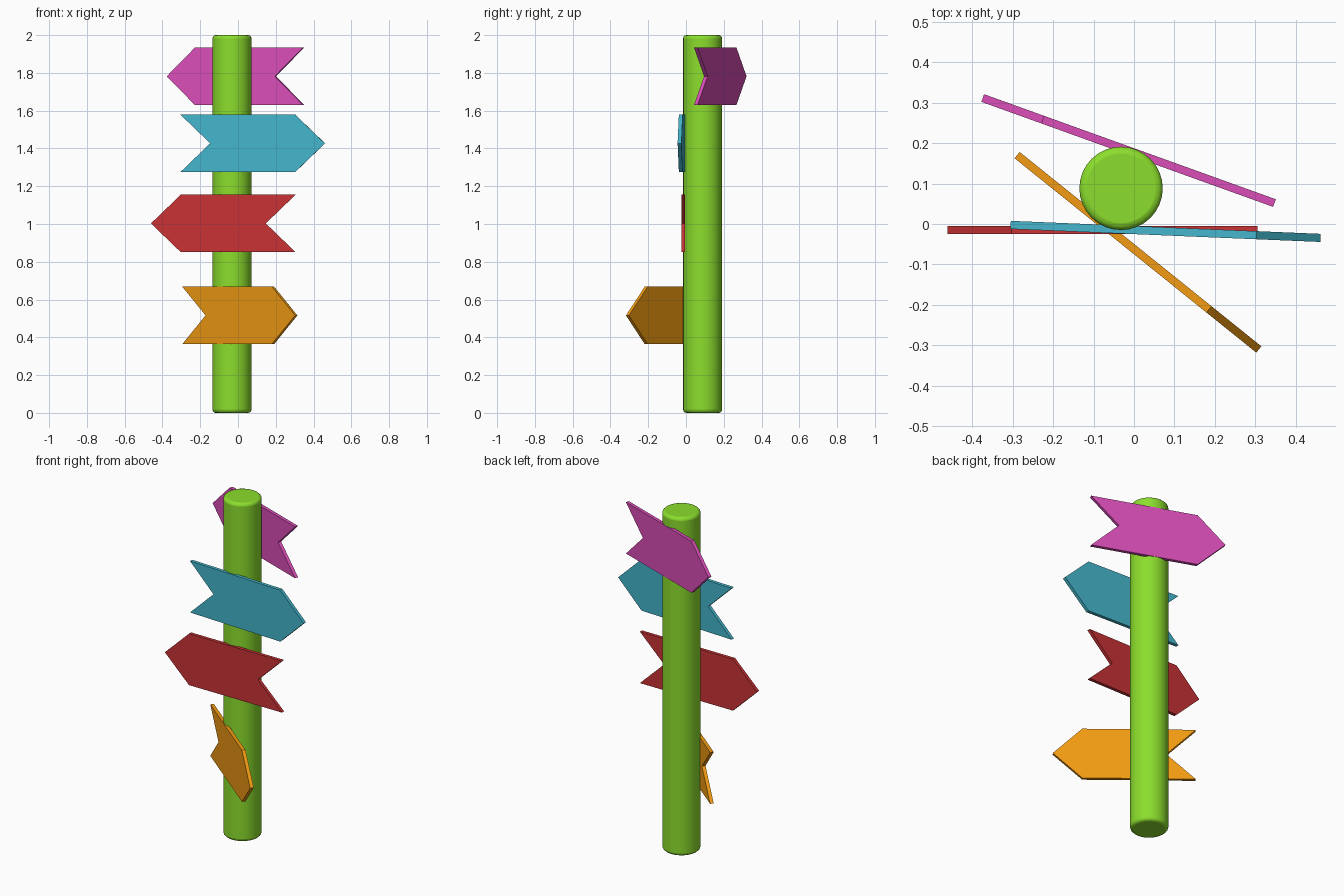
import bpy, bmesh, math
from mathutils import Matrix

if "Cube" in bpy.data.objects:
    bpy.data.objects.remove(bpy.data.objects["Cube"])


def material(name, color):
    m = bpy.data.materials.new(name)
    m.diffuse_color = (*color, 1)
    m.use_nodes = True
    m.node_tree.nodes["Principled BSDF"].inputs["Base Color"].default_value = m.diffuse_color
    return m


# Arrow board: extruded outline with a pointed head and a notched tail
OUTLINE = [(-0.305, -0.152), (0.303, -0.152), (0.461, 0),
           (0.303, 0.152), (-0.305, 0.152), (-0.147, 0)]
THICK = 0.02


def board(name, x, y, z, angle, color):
    bm = bmesh.new()
    face = bm.faces.new([bm.verts.new((px, THICK / 2, pz)) for px, pz in OUTLINE])
    ext = bmesh.ops.extrude_face_region(bm, geom=[face])
    verts = [v for v in ext["geom"] if isinstance(v, bmesh.types.BMVert)]
    bmesh.ops.translate(bm, verts=verts, vec=(0, -THICK, 0))
    bmesh.ops.recalc_face_normals(bm, faces=bm.faces[:])
    mesh = bpy.data.meshes.new(name)
    bm.to_mesh(mesh)
    bm.free()
    obj = bpy.data.objects.new(name, mesh)
    bpy.context.collection.objects.link(obj)
    obj.matrix_world = Matrix.Translation((x, y, z)) @ Matrix.Rotation(math.radians(angle), 4, 'Z')
    mesh.materials.append(material(name + "_paint", color))


board("orange_board", -0.051, -0.021, 0.516, -38.8, (0.89, 0.33, 0.006))
board("red_board", 0, -0.015, 1.003, 180, (0.58, 0.032, 0.036))
board("blue_board", 0, -0.015, 1.427, -2.4, (0.058, 0.468, 0.604))
board("pink_board", 0.060, 0.155, 1.782, 160.2, (0.70, 0.076, 0.48))

# Post with softly rounded ends
bpy.ops.mesh.primitive_cylinder_add(vertices=32, radius=0.103, depth=2,
                                    location=(-0.032, 0.088, 1))
post = bpy.context.object
post.name = "post"
post.data.materials.append(material("post_paint", (0.26, 0.73, 0.026)))
bevel = post.modifiers.new("rounded_ends", 'BEVEL')
bevel.width = 0.017
bevel.segments = 3
bevel.limit_method = 'ANGLE'
bevel.angle_limit = math.radians(40)
bpy.ops.object.shade_smooth_by_angle(angle=math.radians(35))
